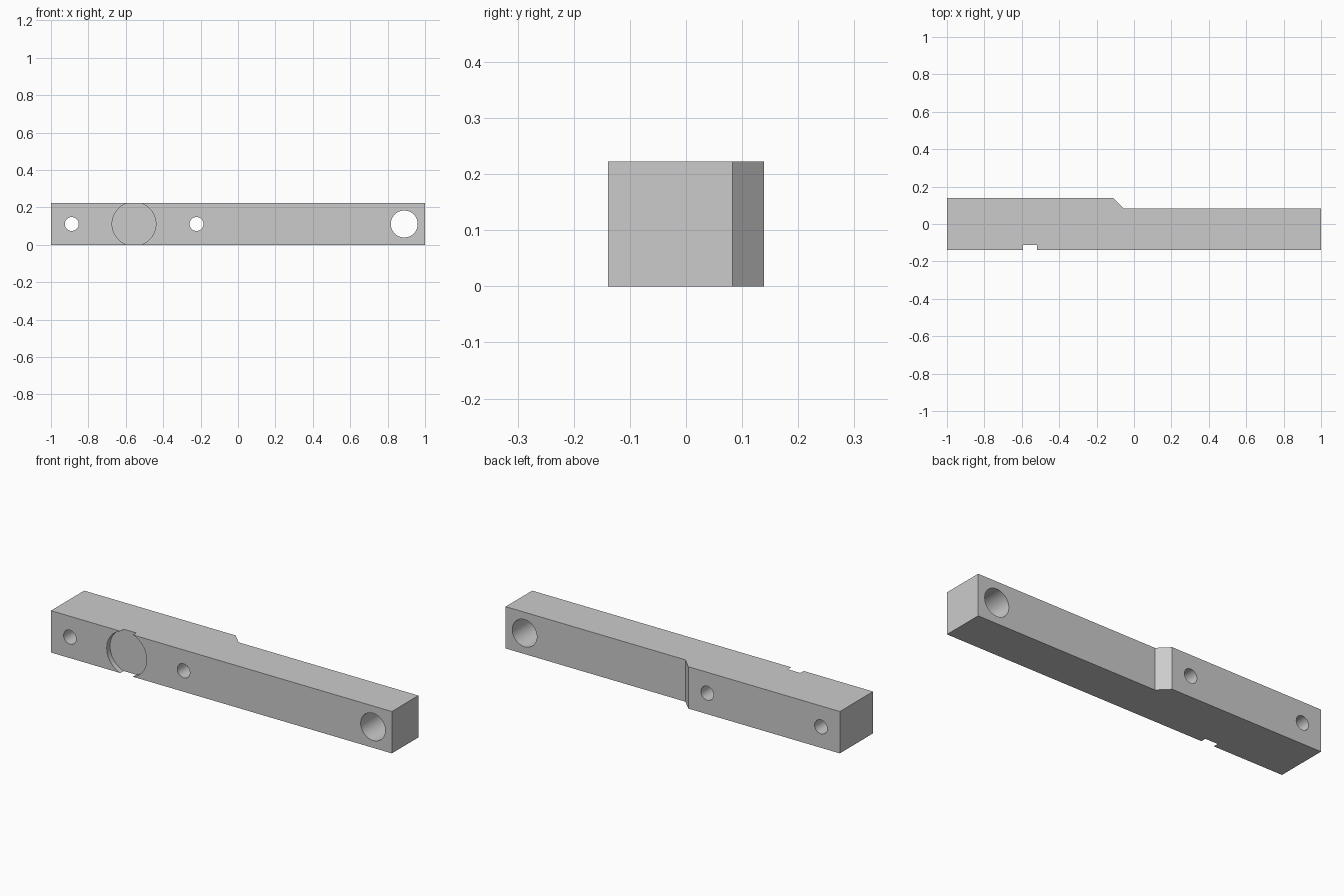
import bpy
import bmesh
from math import radians
from mathutils import Matrix, Vector

cube = bpy.data.objects.get("Cube")
if cube:
    bpy.data.objects.remove(cube, do_unlink=True)

HEIGHT = 0.222
FRONT = -0.139
BACK = 0.139

# Plain grey material
grey = bpy.data.materials.new("plain grey")
grey.use_nodes = True
colour = (0.6, 0.6, 0.6, 1)
grey.diffuse_color = colour
grey.node_tree.nodes["Principled BSDF"].inputs["Base Color"].default_value = colour


def make_object(name, bm):
    bmesh.ops.recalc_face_normals(bm, faces=bm.faces)
    mesh = bpy.data.meshes.new(name)
    bm.to_mesh(mesh)
    bm.free()
    mesh.materials.append(grey)
    obj = bpy.data.objects.new(name, mesh)
    bpy.context.collection.objects.link(obj)
    return obj


def drill(target, name, x, radius, y_start, y_end):
    """Cut a round hole along y at mid height."""
    bm = bmesh.new()
    place = Matrix.Translation((x, (y_start + y_end) / 2, HEIGHT / 2))
    bmesh.ops.create_cone(bm, cap_ends=True, segments=64, radius1=radius,
                          radius2=radius, depth=y_end - y_start,
                          matrix=place @ Matrix.Rotation(radians(90), 4, "X"))
    cutter = make_object(name, bm)
    cutter.hide_render = True
    cut = target.modifiers.new(name, "BOOLEAN")
    cut.operation = "DIFFERENCE"
    cut.solver = "EXACT"
    cut.object = cutter
    bpy.ops.object.modifier_apply(modifier=cut.name)
    bpy.data.objects.remove(cutter, do_unlink=True)


# Bar with a sloped step on the back, extruded from its plan outline
outline = [(-1, FRONT), (1, FRONT), (1, 0.083), (-0.055, 0.083),
           (-0.111, BACK), (-1, BACK)]
bm = bmesh.new()
base = bm.faces.new([bm.verts.new((x, y, 0)) for x, y in outline])
top = bmesh.ops.extrude_face_region(bm, geom=[base])
bmesh.ops.translate(bm, vec=Vector((0, 0, HEIGHT)),
                    verts=[v for v in top["geom"] if isinstance(v, bmesh.types.BMVert)])
bar = make_object("stepped_bar", bm)
bpy.context.view_layer.objects.active = bar
bar.select_set(True)

# Through holes
for name, x, radius in (("outer_pin_hole", -0.889, 0.037),
                        ("inner_pin_hole", -0.222, 0.037),
                        ("large_end_hole", 0.889, 0.072)):
    drill(bar, name, x, radius, -0.3, 0.3)

# Shallow round recess that breaks out of the top and bottom edges
drill(bar, "round_recess", -0.556, 0.117, -0.3, FRONT + 0.028)

bpy.ops.object.shade_smooth_by_angle(angle=radians(30))
